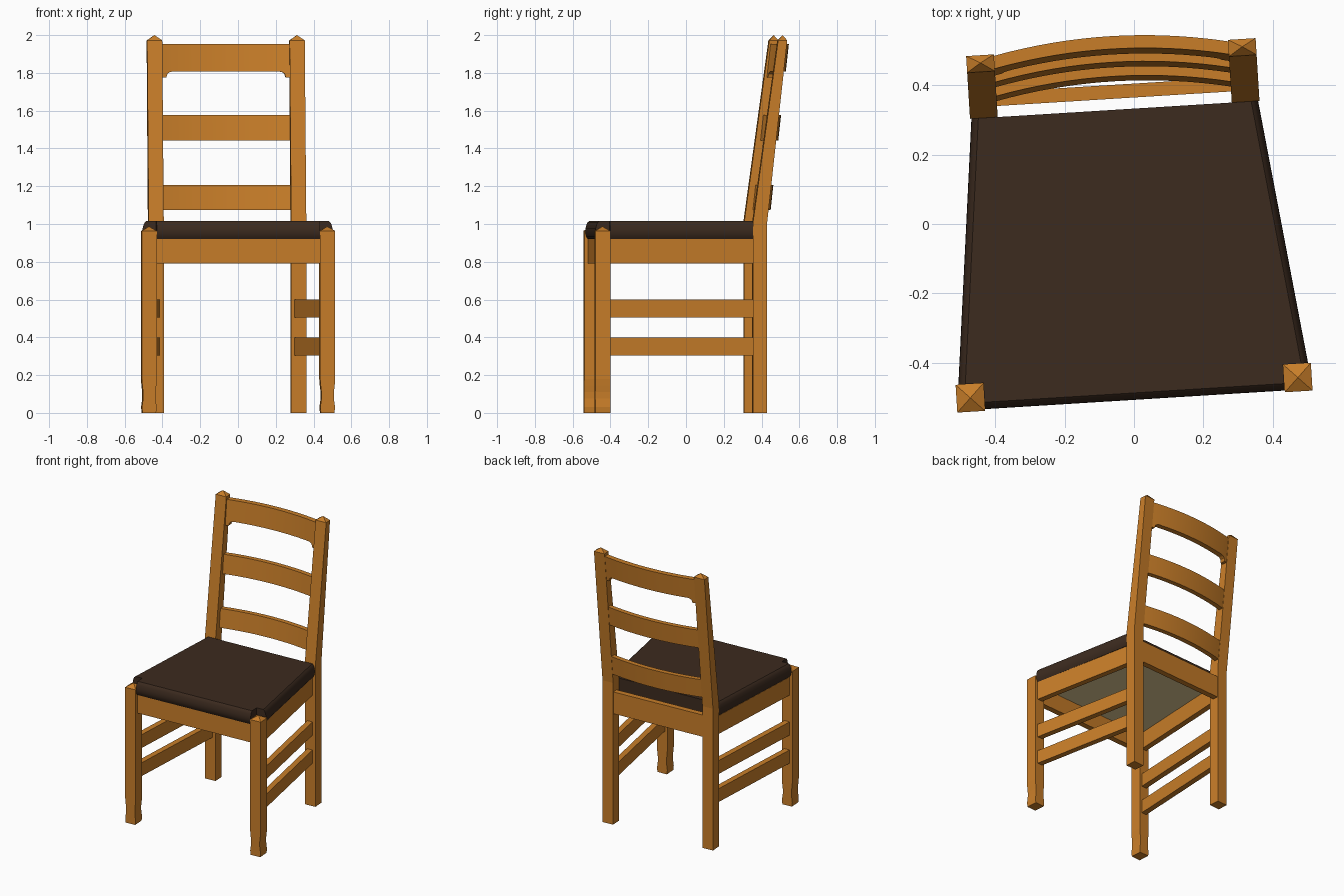
import bpy, bmesh, math
from mathutils import Matrix, Vector

if "Cube" in bpy.data.objects:
    bpy.data.objects.remove(bpy.data.objects["Cube"])

# The chair is symmetric in its own frame, then turned slightly about z
PLACE = Matrix.Rotation(math.radians(3.55), 4, 'Z') @ Matrix.Translation((-0.035, 0, 0))


def material(name, rgb):
    m = bpy.data.materials.new(name)
    m.diffuse_color = (*rgb, 1)
    m.use_nodes = True
    m.node_tree.nodes["Principled BSDF"].inputs["Base Color"].default_value = m.diffuse_color
    return m


WOOD = material("honey wood", (0.58, 0.208, 0.022))
LEATHER = material("dark brown leather", (0.045, 0.0236, 0.0135))
LINING = material("olive lining", (0.74, 0.60, 0.30))


def loft(name, rings, mat, tip=None, smooth=0):
    """Skin a stack of equal-length rings; close with caps or a pointed tip."""
    bm = bmesh.new()
    vs = [[bm.verts.new(PLACE @ Vector(p)) for p in r] for r in rings]
    n = len(rings[0])
    for a, b in zip(vs, vs[1:]):
        for i in range(n):
            j = (i + 1) % n
            bm.faces.new((a[i], a[j], b[j], b[i]))
    bm.faces.new(vs[0][::-1])
    if tip:
        t = bm.verts.new(PLACE @ Vector(tip))
        for i in range(n):
            bm.faces.new((vs[-1][i], vs[-1][(i + 1) % n], t))
    else:
        bm.faces.new(vs[-1])
    bmesh.ops.recalc_face_normals(bm, faces=bm.faces)
    me = bpy.data.meshes.new(name)
    bm.to_mesh(me)
    bm.free()
    me.materials.append(mat)
    ob = bpy.data.objects.new(name, me)
    bpy.context.collection.objects.link(ob)
    if smooth:
        bpy.context.view_layer.objects.active = ob
        ob.select_set(True)
        bpy.ops.object.shade_smooth_by_angle(angle=math.radians(smooth))
        ob.select_set(False)
    return ob


def rect(x0, x1, y0, y1, z):
    return [(x0, y0, z), (x1, y0, z), (x1, y1, z), (x0, y1, z)]


def bar(name, x0, y0, x1, y1, z0, z1, t=0.04):
    """Straight rail of thickness t between two plan points."""
    d = Vector((x1 - x0, y1 - y0)).normalized() * t / 2
    plan = [(x0 - d.y, y0 + d.x), (x1 - d.y, y1 + d.x), (x1 + d.y, y1 - d.x), (x0 + d.y, y0 - d.x)]
    loft(name, [[(x, y, z) for x, y in plan] for z in (z0, z1)], WOOD)


FX, FY, BX, BY = 0.473, -0.471, 0.378, 0.369   # leg centres
SHIFT = 0.006                                  # front legs sit a touch to the right

for s, side in ((-1, "left"), (1, "right")):
    fx = s * FX + SHIFT
    # Front leg: square post with a shaped foot and pyramid top
    foot = [(0, .036), (.03, .039), (.075, .033), (.11, .033), (.145, .037), (.18, .04), (.963, .04)]
    loft("front_leg_" + side,
         [rect(fx - w, fx + w, FY - .04, FY + .04, z) for z, w in foot],
         WOOD, tip=(fx, FY, .987))
    # Back leg: upright to the seat, then leaning back and tapering
    loft("back_leg_" + side,
         [rect(s * BX - .04, s * BX + .04, y0, y1, z)
          for z, y0, y1 in ((0, .332, .407), (1.01, .332, .407), (1.972, .465, .513))],
         WOOD, tip=(s * BX, .491, 2.0))
    # Side apron and two stretchers
    for name, z0, z1 in (("side_apron_", .79, .92), ("upper_stretcher_", .505, .60), ("lower_stretcher_", .305, .40)):
        bar(name + side, fx, FY + .03, s * BX - .003, BY - .03, z0, z1)

# Front and back aprons
bar("front_apron", -FX + .03, FY, FX - .03, FY, .79, .92)
bar("back_apron", -BX + .03, .384, BX - .03, .384, .79, .945)

# Lining under the seat
loft("seat_lining", [[(-.455, -.455, z), (.465, -.455, z), (.385, .330, z), (-.385, .330, z)]
                     for z in (.910, .9195)], LINING)


# Cushion: rounded front and sides, flat back, notched round the front legs
def cushion_ring(z, i):
    half = [(.433, -.506 + i), (.433, -.431), (.505 - i, -.431), (.414 - i, .332)]
    ring = [(x, y, z) for x, y in half] + [(-x, y, z) for x, y in half[::-1]]
    return [(x + (SHIFT if y < 0 else 0), y, z) for x, y, z in ring]


loft("seat_cushion", [cushion_ring(z, i) for z, i in (
    (.92, .014), (.935, .005), (.955, 0), (.975, .001), (.995, .006), (1.008, .012), (1.015, .020))],
    LEATHER, smooth=35)


# Curved back slats, following the lean of the back legs
HALF = BX - .035


def slat(name, xs, bottom, top, thick):
    def point(x, z, t):
        back = .407 + (z - 1.01) * .110 - .003 + .037 * (1 - (x / HALF) ** 2)
        return (x, back - t, z)
    rings = [[point(x, bottom(x), thick), point(x, top, thick), point(x, top, 0), point(x, bottom(x), 0)]
             for x in xs]
    loft(name, rings, WOOD, smooth=30)


even = [HALF * (i / 8 - 1) for i in range(17)]
slat("lower_slat", even, lambda x: 1.075, 1.206, .034)
slat("middle_slat", even, lambda x: 1.443, 1.576, .034)

# Top rail with small brackets at the ends
bracket = [(0, 1.775), (.026, 1.775), (.032, 1.795), (.044, 1.804), (.058, 1.807)]
drop = {round(HALF - d, 4): z for d, z in bracket}
ends = sorted(drop)
inner = [ends[0] * (i / 7 - 1) for i in range(1, 14)]
slat("top_rail", [-x for x in ends[::-1]] + inner + ends,
     lambda x: drop.get(round(abs(x), 4), 1.807), 1.952, .037)
